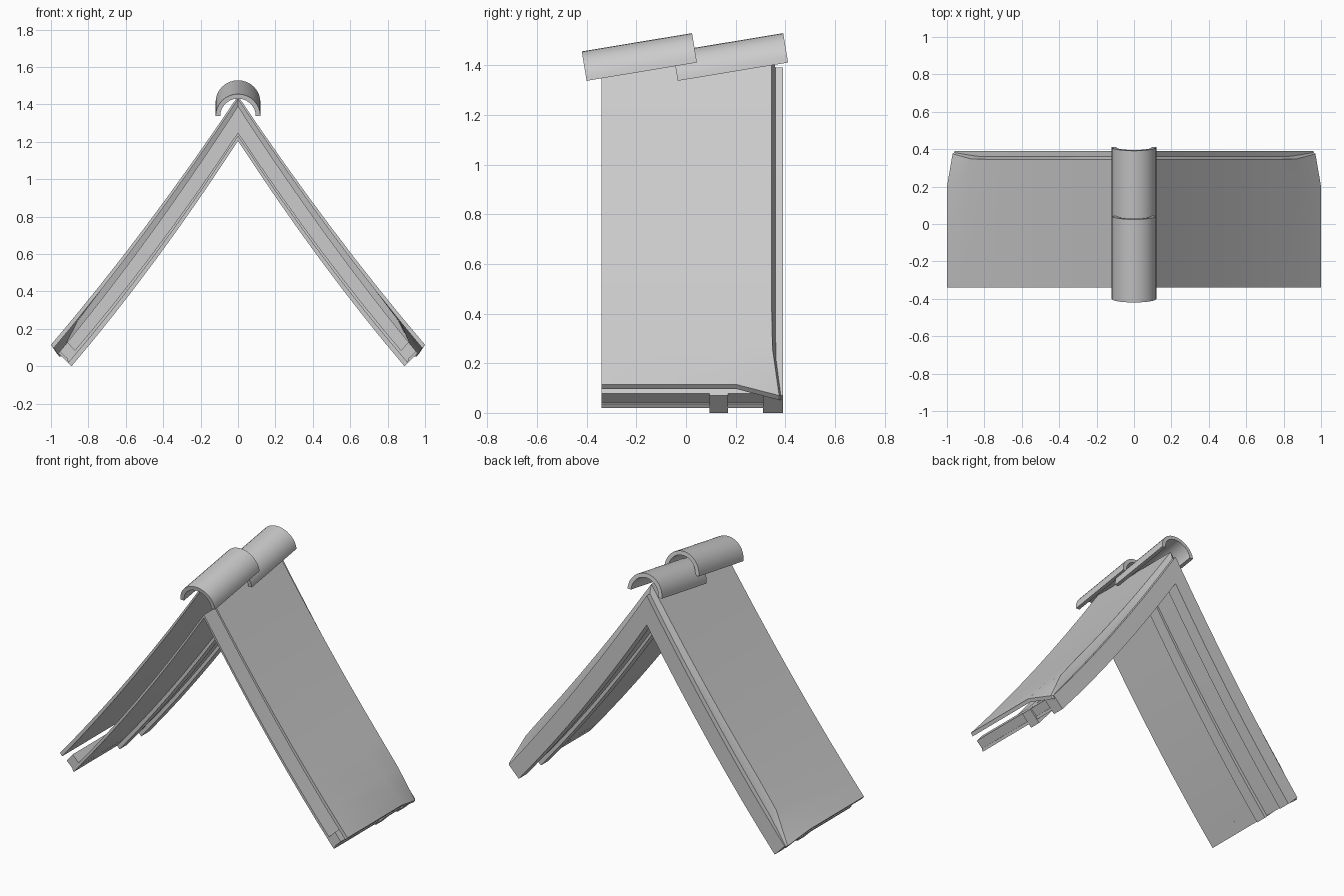
import bpy
import bmesh
import math

cube = bpy.data.objects.get("Cube")
if cube:
    bpy.data.objects.remove(cube)

grey = bpy.data.materials.new("plain_grey")
grey.use_nodes = True
grey.diffuse_color = (0.6, 0.6, 0.6, 1)
grey.node_tree.nodes["Principled BSDF"].inputs["Base Color"].default_value = (0.6, 0.6, 0.6, 1)

STEPS = 8


def finish(name, bm, angle=25):
    bmesh.ops.remove_doubles(bm, verts=bm.verts, dist=0.0001)
    bmesh.ops.recalc_face_normals(bm, faces=bm.faces)
    mesh = bpy.data.meshes.new(name)
    bm.to_mesh(mesh)
    bm.free()
    mesh.materials.append(grey)
    obj = bpy.data.objects.new(name, mesh)
    bpy.context.collection.objects.link(obj)
    bpy.ops.object.select_all(action="DESELECT")
    obj.select_set(True)
    bpy.context.view_layer.objects.active = obj
    bpy.ops.object.shade_smooth_by_angle(angle=math.radians(angle))
    return obj


def curve(apex, foot, t):
    """Sagging rafter line from ridge to eave; negative t is the right leg."""
    s = abs(t)
    x = foot[0] * t
    z = apex + (foot[1] - apex) * s - 0.16 * s * (1 - s)
    return x, z


def stations(start=-1.0, end=1.0):
    n = max(1, round((end - start) * STEPS))
    return [start + (end - start) * i / n for i in range(n + 1)]


def slab(name, top, bottom, y0, y1, start=-1.0, end=1.0):
    """Solid between two rafter lines, extruded along the ridge."""
    bm = bmesh.new()
    rings = []
    for t in stations(start, end):
        (xa, za), (xb, zb) = curve(*top, t), curve(*bottom, t)
        rings.append([bm.verts.new(p) for p in
                      ((xa, y0, za), (xa, y1, za), (xb, y1, zb), (xb, y0, zb))])
    for a, b in zip(rings, rings[1:]):
        for k in range(4):
            m = (k + 1) % 4
            bm.faces.new((a[k], a[m], b[m], b[k]))
    bm.faces.new(rings[0])
    bm.faces.new(rings[-1])
    return finish(name, bm)


OUTER = (1.445, (1.0, 0.115))
RAFTER_TOP = (1.39, (0.96, 0.07))
RAFTER_BASE = (1.205, (0.89, 0.0))
LINING_TOP = (1.25, (0.915, 0.035))
LINING_BASE = (1.23, (0.905, 0.02))

# Two rafters and the thin lining between them
slab("middle_rafter", RAFTER_TOP, RAFTER_BASE, 0.095, 0.17)
slab("rear_rafter", RAFTER_TOP, RAFTER_BASE, 0.31, 0.39)
slab("lining", LINING_TOP, LINING_BASE, -0.34, 0.385)

# Eave strips closing the lower ends
for side, start, end in (("left", 0.95, 0.993), ("right", -0.993, -0.95)):
    slab(side + "_eave_strip", RAFTER_TOP, LINING_BASE, -0.34, 0.385, start, end)

# Roof covering with a turned-down rear rim and dipped rear corners
bm = bmesh.new()
rows = []
ts = sorted(stations() + [-0.94, 0.94])
for t in ts:
    x, z = curve(*OUTER, t)
    rx, rz = curve(*RAFTER_TOP, t)
    dip = max(0.0, (abs(t) - 0.86) / 0.14)
    sx = math.copysign(1, t)
    edge = (x - sx * 0.03 * dip, 0.345 + 0.03 * dip, z - 0.045 * dip)
    rim = (rx, 0.36 + 0.022 * dip, rz)
    rows.append([bm.verts.new(p) for p in ((x, -0.34, z), (x, 0.2, z), edge, rim)])
for a, b in zip(rows, rows[1:]):
    for k in range(3):
        bm.faces.new((a[k], b[k], b[k + 1], a[k + 1]))
bmesh.ops.recalc_face_normals(bm, faces=bm.faces)
bm.faces.ensure_lookup_table()
if bm.faces[0].normal.z < 0:
    bmesh.ops.reverse_faces(bm, faces=bm.faces)
# Inner skin of the covering
skin = bmesh.ops.duplicate(bm, geom=bm.verts[:] + bm.edges[:] + bm.faces[:])
pairs = skin["vert_map"]
border = [e for e in bm.edges if e.is_boundary and e in skin["edge_map"]
          and all(v in rows_v for v in e.verts for rows_v in [[w for r in rows for w in r]])]
for r in rows:
    for v in r:
        c = pairs[v]
        c.co.x *= 0.985
        c.co.z -= 0.018
for e in border:
    p, q = e.verts
    bm.faces.new((p, q, pairs[q], pairs[p]))
finish("roof_covering", bm, 20)


# Overlapping half-round ridge tiles
def ridge_tile(name, y0):
    bm = bmesh.new()
    tilt, length, sides = math.radians(9.4), 0.45, 16
    rings = []
    for i in range(sides + 1):
        a = math.pi * i / sides
        ring = []
        for r, d in ((0.12, 0), (0.12, length), (0.095, length), (0.095, 0)):
            h = r * math.sin(a)
            ring.append(bm.verts.new((
                r * math.cos(a),
                y0 + d * math.cos(tilt) - h * math.sin(tilt),
                1.337 + d * math.sin(tilt) + h * math.cos(tilt))))
        rings.append(ring)
    for a, b in zip(rings, rings[1:]):
        for k in range(4):
            m = (k + 1) % 4
            bm.faces.new((a[k], a[m], b[m], b[k]))
    bm.faces.new(rings[0])
    bm.faces.new(rings[-1])
    finish(name, bm, 30)


ridge_tile("front_ridge_tile", -0.4)
ridge_tile("rear_ridge_tile", -0.033)
